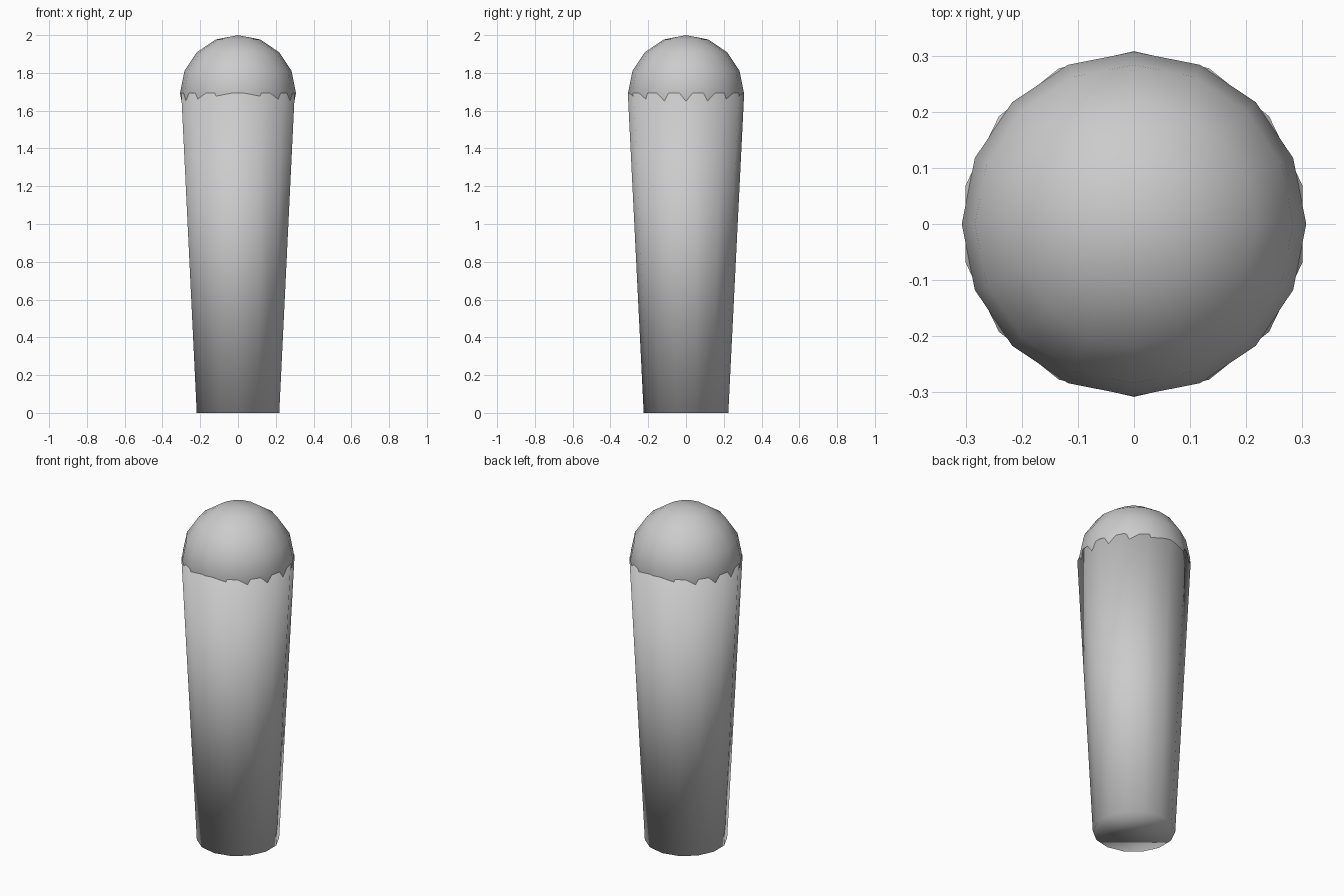
import bpy
import math

cube = bpy.data.objects.get("Cube")
if cube:
    bpy.data.objects.remove(cube, do_unlink=True)

RADIUS = 0.307          # shared by the dome and the wide end of the handle
BASE_RADIUS = 0.224
SHOULDER = 2 - RADIUS   # height where the dome meets the handle

grey = bpy.data.materials.new("light_grey")
grey.use_nodes = True
colour = (0.6, 0.6, 0.6, 1)
grey.diffuse_color = colour
grey.node_tree.nodes["Principled BSDF"].inputs["Base Color"].default_value = colour


def finish(name):
    """Name, colour and fully smooth the newest object."""
    part = bpy.context.object
    part.name = name
    part.data.name = name
    part.data.materials.append(grey)
    bpy.ops.object.shade_smooth()
    return part


# Tapered handle with fourteen sides, a corner facing front and back
bpy.ops.mesh.primitive_cone_add(
    vertices=14, radius1=BASE_RADIUS, radius2=RADIUS + 0.001,
    depth=SHOULDER, end_fill_type='NGON', location=(0, 0, SHOULDER / 2))
finish("tapered_handle")

# Round end cap with sixteen segments
bpy.ops.mesh.primitive_uv_sphere_add(
    segments=16, ring_count=8, radius=RADIUS, location=(0, 0, SHOULDER))
finish("rounded_end")
